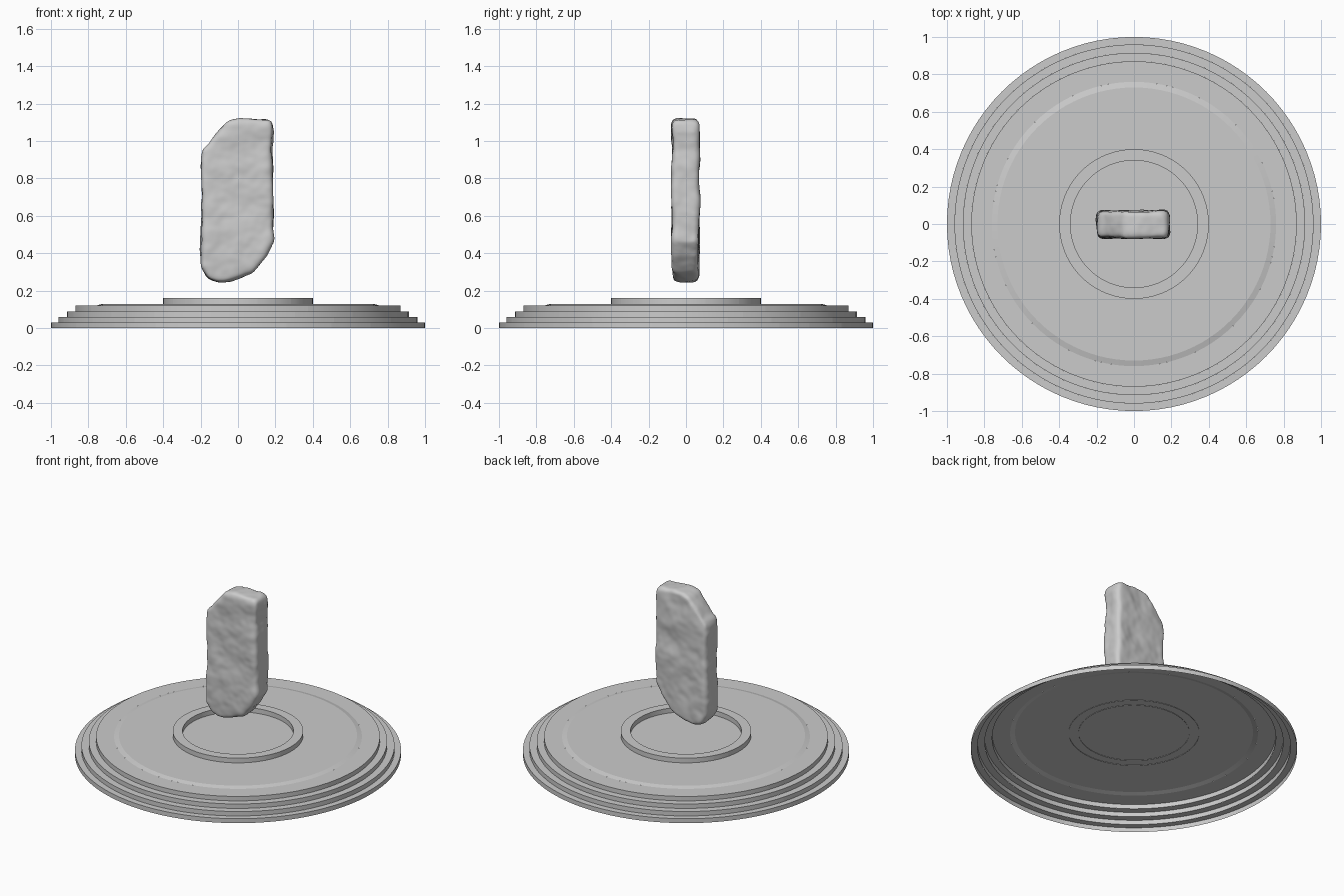
import bpy, bmesh, math, random
from math import cos, sin, pi

if "Cube" in bpy.data.objects:
    bpy.data.objects.remove(bpy.data.objects["Cube"])

random.seed(4)
SEG = 96


def make(name, bm, angle=30):
    me = bpy.data.meshes.new(name)
    bm.to_mesh(me)
    bm.free()
    ob = bpy.data.objects.new(name, me)
    bpy.context.collection.objects.link(ob)
    bpy.ops.object.select_all(action='DESELECT')
    ob.select_set(True)
    bpy.context.view_layer.objects.active = ob
    if angle:
        bpy.ops.object.shade_smooth_by_angle(angle=math.radians(angle))
    return ob


def course(name, profile, blocks, offset=0.0, jitter=0.0):
    """Sweep an (r, z) profile round z as separate arc blocks with seams."""
    bm = bmesh.new()
    per = SEG // blocks
    cuts = [i * per + (round(random.uniform(-jitter, jitter) * per) if jitter else 0)
            for i in range(blocks)]
    cuts.append(cuts[0] + SEG)
    for a, b in zip(cuts, cuts[1:]):
        rows = []
        for i in range(a, b + 1):
            t = 2 * pi * i / SEG + offset
            rows.append([bm.verts.new((r * cos(t), r * sin(t), z)) for r, z in profile])
        for p, q in zip(rows, rows[1:]):
            for k in range(len(profile) - 1):
                bm.faces.new((p[k], q[k], q[k + 1], p[k + 1]))
    return make(name, bm)


def disc(name, r, z, bevel=None):
    """Flat round sheet, optionally with a sloping rim down to (r, z)."""
    bm = bmesh.new()
    ring = lambda rr, zz: [bm.verts.new((rr * cos(2 * pi * i / SEG), rr * sin(2 * pi * i / SEG), zz))
                           for i in range(SEG)]
    outer = ring(r, z)
    if bevel:
        inner = ring(*bevel)
        for i in range(SEG):
            j = (i + 1) % SEG
            bm.faces.new((outer[i], outer[j], inner[j], inner[i]))
        outer = inner
    bm.faces.new(outer)
    return make(name, bm, 3)


# stepped courses, open underneath
steps = [(1.0, 0.96, 0.0, 0.03, 24), (0.96, 0.915, 0.03, 0.06, 16),
         (0.915, 0.87, 0.06, 0.09, 16), (0.87, 0.76, 0.09, 0.12, 8)]
for n, (ro, ri, z0, z1, blocks) in enumerate(steps):
    course(f"step_{n + 1}", [(ro, z0), (ro, z1), (ri, z1)], blocks,
           offset=0.17 * n, jitter=0.2)

# floor with a shallow raised rim
disc("platform_floor", 0.76, 0.12, bevel=(0.73, 0.128))

# central plinth ring and its recessed floor
course("plinth_ring", [(0.40, 0.125), (0.40, 0.16), (0.34, 0.16), (0.34, 0.125)], 24)

# floating stone slab: chipped outline, thickened
outline = [(-0.195, 0.95), (-0.06, 1.105), (0.0, 1.118), (0.175, 1.112), (0.188, 1.05),
           (0.176, 0.95), (0.187, 0.62), (0.187, 0.46), (0.15, 0.39), (0.075, 0.295),
           (-0.09, 0.238), (-0.155, 0.26), (-0.197, 0.33), (-0.19, 0.6)]
bm = bmesh.new()
front = bm.faces.new([bm.verts.new((x, -0.074, z)) for x, z in reversed(outline)])
new = bmesh.ops.extrude_face_region(bm, geom=[front])["geom"]
bmesh.ops.translate(bm, vec=(0, 0.142, 0), verts=[g for g in new if isinstance(g, bmesh.types.BMVert)])
bmesh.ops.recalc_face_normals(bm, faces=bm.faces)
stone = make("floating_stone", bm, None)

# worn edges and lumpy surface
bev = stone.modifiers.new("worn_edges", 'BEVEL')
bev.width, bev.segments = 0.022, 3
rem = stone.modifiers.new("even_mesh", 'REMESH')
rem.mode, rem.voxel_size, rem.use_smooth_shade = 'VOXEL', 0.011, True
smo = stone.modifiers.new("soften", 'SMOOTH')
smo.factor, smo.iterations = 0.5, 6
tex = bpy.data.textures.new("lumps", 'CLOUDS')
tex.noise_scale = 0.16
dis = stone.modifiers.new("lumps", 'DISPLACE')
dis.texture, dis.strength, dis.mid_level = tex, 0.028, 0.42
